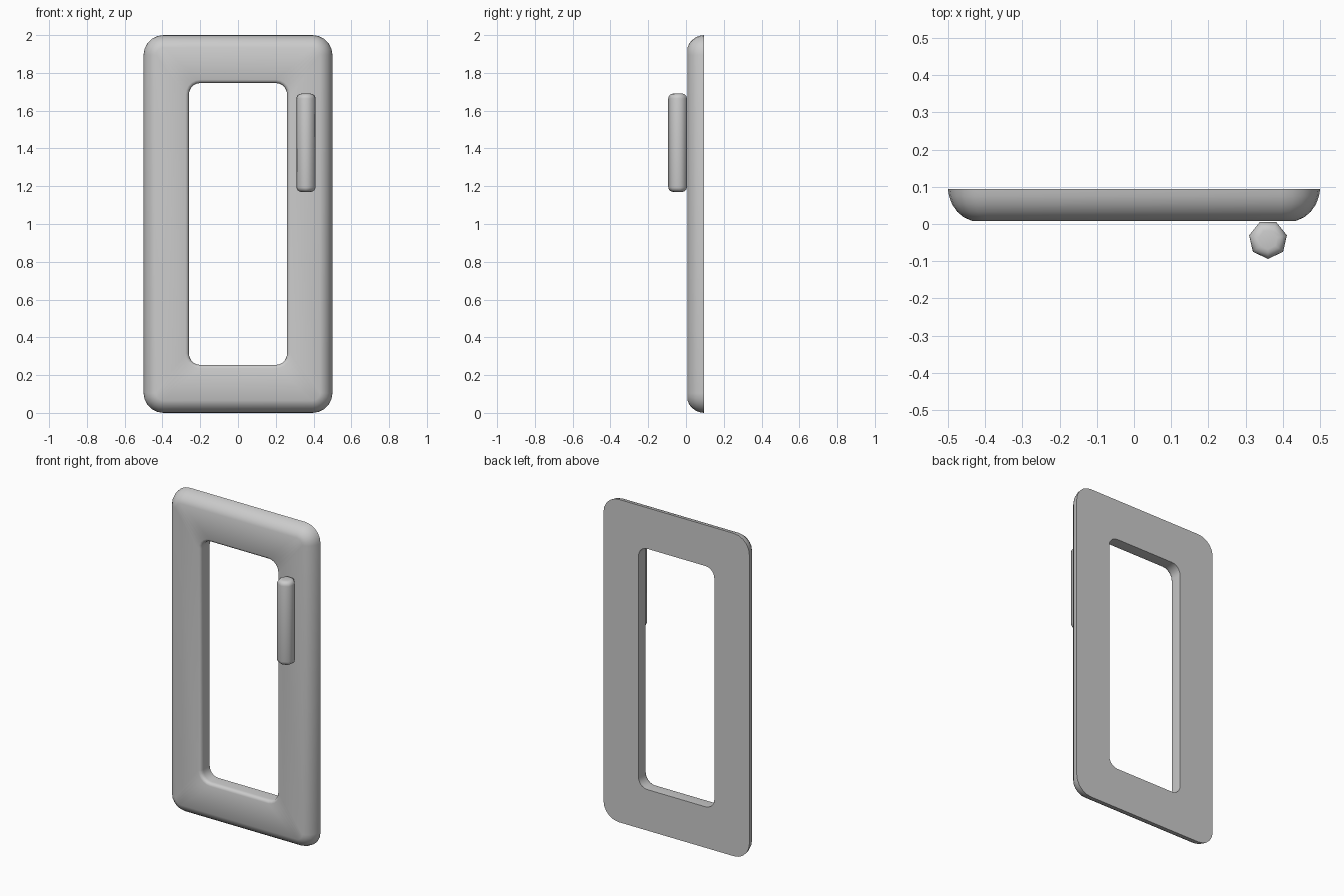
import bpy, bmesh, math

cube = bpy.data.objects.get("Cube")
if cube:
    bpy.data.objects.remove(cube, do_unlink=True)

grey = bpy.data.materials.new("plain grey")
grey.use_nodes = True
COLOR = (0.6, 0.6, 0.6, 1)
grey.diffuse_color = COLOR
grey.node_tree.nodes["Principled BSDF"].inputs["Base Color"].default_value = COLOR


def loft(name, rings, closed=False, angle=50):
    """Skin a list of equal-length point rings; cap the ends unless closed."""
    bm = bmesh.new()
    loops = [[bm.verts.new(p) for p in ring] for ring in rings]
    n = len(loops[0])
    pairs = list(zip(loops, loops[1:]))
    if closed:
        pairs.append((loops[-1], loops[0]))
    else:
        bm.faces.new(loops[0])
        bm.faces.new(loops[-1])
    for a, b in pairs:
        for i in range(n):
            j = (i + 1) % n
            bm.faces.new((a[i], a[j], b[j], b[i]))
    bmesh.ops.recalc_face_normals(bm, faces=bm.faces[:])
    mesh = bpy.data.meshes.new(name)
    bm.to_mesh(mesh)
    bm.free()
    obj = bpy.data.objects.new(name, mesh)
    bpy.context.collection.objects.link(obj)
    mesh.materials.append(grey)
    bpy.ops.object.select_all(action="DESELECT")
    obj.select_set(True)
    bpy.context.view_layer.objects.active = obj
    bpy.ops.object.shade_smooth_by_angle(angle=math.radians(angle))
    return obj


def rounded_rect(hw, hh, r, y, segments=5):
    """Upright rounded rectangle centred on z = 1."""
    pts = []
    for k, (sx, sz) in enumerate([(1, 1), (-1, 1), (-1, -1), (1, -1)]):
        for s in range(segments + 1):
            a = math.pi / 2 * (k + s / segments)
            pts.append((sx * (hw - r) + r * math.cos(a), y,
                        1 + sz * (hh - r) + r * math.sin(a)))
    return pts


# Door frame: cross-section from the outer back edge, over the front, to the inner back edge
BACK, FRONT = 0.094, 0.008
outer = [(0, BACK), (0.003, 0.075), (0.011, 0.053), (0.025, 0.033), (0.043, 0.018), (0.066, FRONT)]
inner = [(0.018, FRONT), (0.008, 0.012), (0.002, 0.02), (0, 0.032), (0, BACK)]
rings = [rounded_rect(0.5 - d, 1 - d, 0.105 - d, y) for d, y in outer]
rings += [rounded_rect(0.26 + d, 0.746 + d, 0.06 + d, y) for d, y in inner]
loft("door_frame", rings, closed=True)

# Handle: seven-sided upright bar with rounded ends
SIDES, RADIUS, BEVEL, LOW, HIGH = 7, 0.052, 0.026, 1.17, 1.69
steps = [math.pi / 2 * s / 4 for s in range(5)]
end = [(RADIUS - BEVEL * (1 - math.sin(a)), BEVEL * (1 - math.cos(a))) for a in steps]
profile = [(r, LOW + h) for r, h in end] + [(r, HIGH - h) for r, h in reversed(end)]
bar = []
for r, z in profile:
    turns = [2 * math.pi * i / SIDES - math.pi / 2 for i in range(SIDES)]
    bar.append([(0.36 + r * math.cos(t), -0.042 + r * math.sin(t), z) for t in turns])
loft("handle", bar, angle=60)
